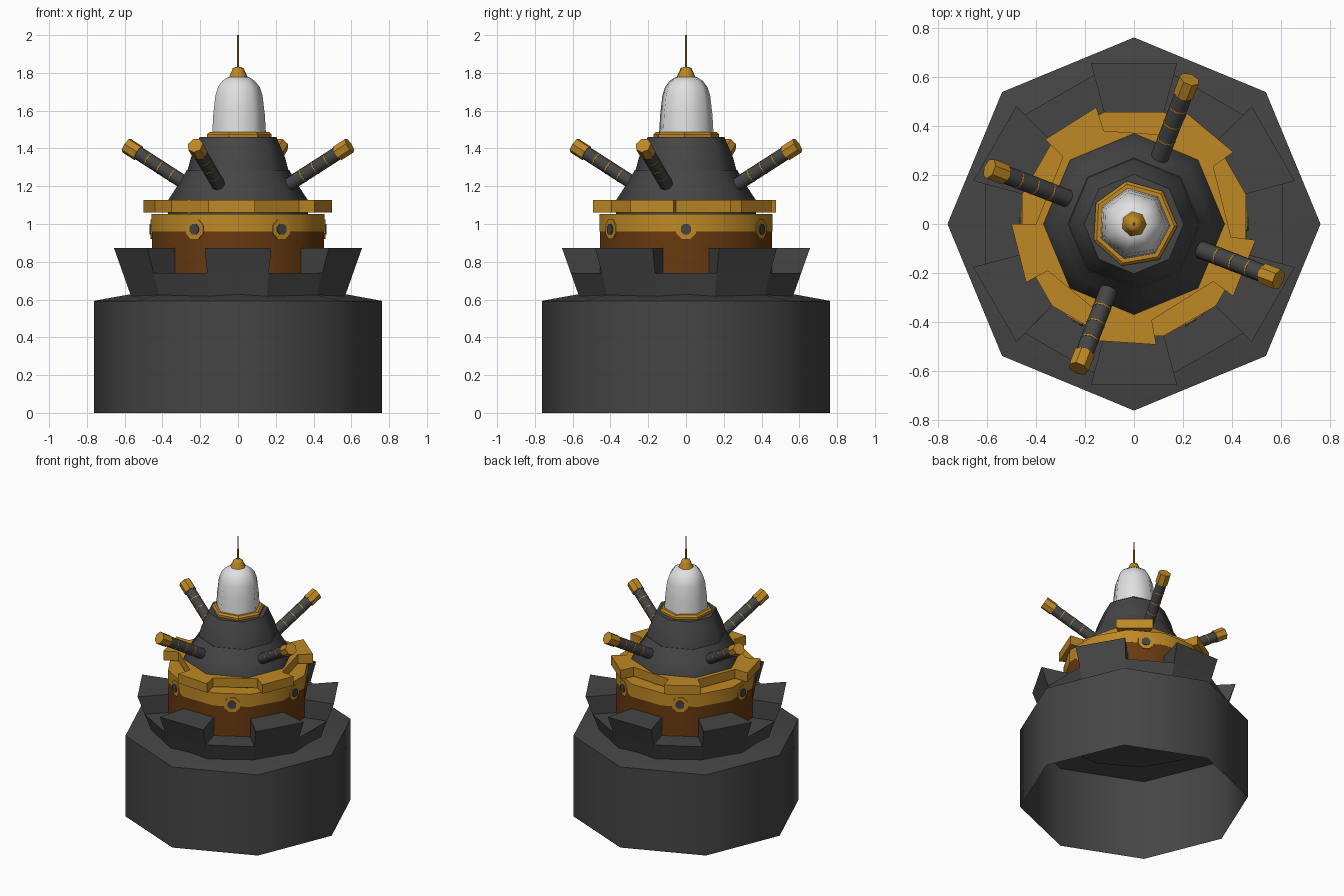
import bpy, bmesh
from math import radians, cos, sin, pi
from mathutils import Matrix, Vector

if "Cube" in bpy.data.objects:
    bpy.data.objects.remove(bpy.data.objects["Cube"])


def material(name, rgb):
    m = bpy.data.materials.new(name)
    m.diffuse_color = (*rgb, 1)
    m.use_nodes = True
    m.node_tree.nodes["Principled BSDF"].inputs["Base Color"].default_value = m.diffuse_color
    return m


DARK = material("dark_grey", (0.06, 0.06, 0.06))
GOLD = material("gold", (0.52, 0.25, 0.018))
BROWN = material("brown", (0.14, 0.042, 0.005))
WHITE = material("white", (0.75, 0.75, 0.75))


def finish(name, bm, mat, smooth=True):
    bmesh.ops.recalc_face_normals(bm, faces=bm.faces)
    me = bpy.data.meshes.new(name)
    bm.to_mesh(me)
    bm.free()
    me.materials.append(mat)
    for p in me.polygons:
        p.use_smooth = smooth
    if smooth:
        me.set_sharp_from_angle(angle=radians(55))
    ob = bpy.data.objects.new(name, me)
    bpy.context.collection.objects.link(ob)
    return ob


def polar(r, deg, z):
    return Vector((r * cos(radians(deg)), r * sin(radians(deg)), z))


def lathe(name, profile, n, offset, mat, smooth=True, cap_bottom=True, place=None):
    """n-sided turned part from (radius, z) points, capped at the ends."""
    bm = bmesh.new()
    rings = [[bm.verts.new(polar(r, offset + 360 * i / n, z)) for i in range(n)]
             for r, z in profile]
    for a, b in zip(rings, rings[1:]):
        for i in range(n):
            j = (i + 1) % n
            bm.faces.new((a[i], a[j], b[j], b[i]))
    bm.faces.new(rings[-1])
    if cap_bottom:
        bm.faces.new(rings[0][::-1])
    if place:
        bm.transform(place)
    return finish(name, bm, mat, smooth)


def wedges(name, centres, half, r_in, r_bottom, r_top, z0, z1, mat):
    """Straight-sided ring segments around the z axis."""
    bm = bmesh.new()
    for c in centres:
        lo, hi = [[bm.verts.new(polar(r, a, z)) for r, a in
                   ((r_in, c - half), (ro, c - half), (ro, c + half), (r_in, c + half))]
                  for ro, z in ((r_bottom, z0), (r_top, z1))]
        bm.faces.new(lo[::-1])
        bm.faces.new(hi)
        for i in range(4):
            j = (i + 1) % 4
            bm.faces.new((lo[i], lo[j], hi[j], hi[i]))
    return finish(name, bm, mat, False)


# Octagonal base drum, open underneath, with a shallow sloping lid
lathe("base_drum", [(0.762, 0), (0.762, 0.593), (0.45, 0.65)], 8, 0, DARK, cap_bottom=False)

# Flared parapet with six merlons
lathe("parapet", [(0.58, 0.60), (0.631, 0.74)], 12, 15, DARK, smooth=False)
wedges("merlons", [30 + 60 * i for i in range(6)], 15, 0.467, 0.631, 0.68, 0.74, 0.873, DARK)

# Turret drum and its gold band
lathe("turret_drum", [(0.472, 0.62), (0.472, 0.96)], 12, 15, BROWN)
lathe("gold_band", [(0.473, 0.96), (0.473, 1.053)], 12, 15, GOLD)

# Bolt plates and bolts on the band
for i in range(6):
    turn = Matrix.Rotation(radians(60 * i), 4, 'Z')
    out = turn @ Matrix.Translation((0.456, 0, 0.972)) @ Matrix.Rotation(pi / 2, 4, 'Y')
    lathe(f"bolt_plate_{i}", [(0.057, 0), (0.057, 0.006)], 8, 22.5, GOLD, False, place=out)
    lathe(f"bolt_{i}", [(0.03, 0), (0.03, 0.012)], 8, 22.5, DARK, False, place=out)

# Toothed gold ring
teeth = [50.2 + 72 * i for i in range(5)]
wedges("ring_teeth", teeth, 14.25, 0.33, 0.501, 0.501, 1.06, 1.127, GOLD)
wedges("ring_links", [a + 36 for a in teeth], 21.75, 0.33, 0.40, 0.40, 1.06, 1.127, GOLD)

# Dark shoulder and neck
lathe("shoulder", [(0.37, 1.04), (0.37, 1.127), (0.315, 1.21), (0.27, 1.287)], 8, 0, DARK)
lathe("neck", [(0.268, 1.28), (0.25, 1.35), (0.225, 1.41), (0.203, 1.46)], 8, 0, DARK)

# Gold collar, white dome, cap and antenna
lathe("collar", [(0.178, 1.455), (0.178, 1.475), (0.165, 1.487)], 7, 100, GOLD, False)
lathe("dome", [(0.148, 1.48), (0.142, 1.58), (0.13, 1.68), (0.115, 1.725), (0.09, 1.757),
               (0.06, 1.777)], 7, 100, WHITE)
lathe("dome_cap", [(0.054, 1.77), (0.048, 1.785), (0.035, 1.812), (0.03, 1.825),
                   (0.012, 1.832)], 7, 100, GOLD)
lathe("antenna", [(0.006, 1.82), (0.005, 2.0)], 6, 0, GOLD)

# Four tilted barrels with gold muzzles and thin bands
for i in range(4):
    place = (Matrix.Rotation(radians(69 + 90 * i), 4, 'Z')
             @ Matrix.Translation((0.29, 0, 1.21))
             @ Matrix.Rotation(radians(59), 4, 'Y'))
    lathe(f"barrel_{i}", [(0.037, 0), (0.037, 0.33)], 8, 0, DARK, place=place)
    lathe(f"muzzle_{i}", [(0.043, 0.32), (0.043, 0.4)], 7, 0, GOLD, False, place=place)
    for k in range(3):
        z = 0.09 + 0.08 * k
        lathe(f"barrel_{i}_band_{k}", [(0.0385, z), (0.0385, z + 0.006)], 8, 0, GOLD, place=place)
